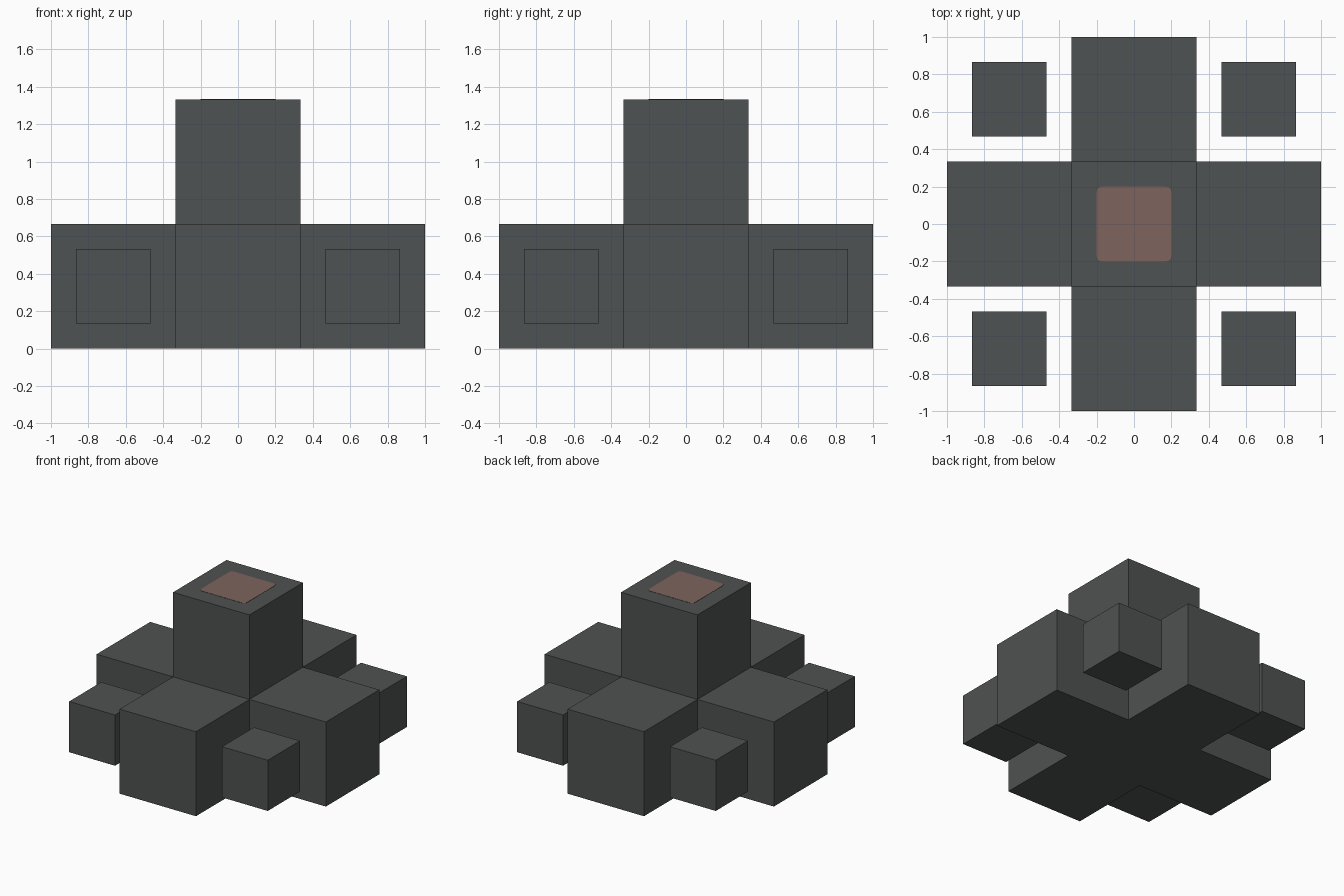
import bpy, bmesh
from mathutils import Vector, Matrix

if "Cube" in bpy.data.objects:
    bpy.data.objects.remove(bpy.data.objects["Cube"], do_unlink=True)

UNIT = 2 / 3      # edge of one large block
SMALL = 0.4       # edge of a corner block


def material(name, rgb):
    mat = bpy.data.materials.new(name)
    mat.use_nodes = True
    color = (*rgb, 1)
    mat.diffuse_color = color
    mat.node_tree.nodes["Principled BSDF"].inputs["Base Color"].default_value = color
    return mat


def finish(bm, name, mat):
    bmesh.ops.recalc_face_normals(bm, faces=bm.faces)
    mesh = bpy.data.meshes.new(name)
    bm.to_mesh(mesh)
    bm.free()
    mesh.materials.append(mat)
    obj = bpy.data.objects.new(name, mesh)
    bpy.context.collection.objects.link(obj)
    return obj


def cube(size, center):
    bm = bmesh.new()
    bmesh.ops.create_cube(bm, size=size, matrix=Matrix.Translation(center))
    return bm


gray = material("dark gray", (0.078, 0.084, 0.084))
clay = material("dusty red", (0.205, 0.127, 0.112))

# Body: a cube with every face but the bottom extruded by one block
bm = cube(UNIT, (0, 0, UNIT / 2))
bm.normal_update()
for face in [f for f in bm.faces if f.normal.z > -0.5]:
    normal = face.normal.copy()
    new = bmesh.ops.extrude_discrete_faces(bm, faces=[face])["faces"]
    bmesh.ops.translate(bm, verts=new[0].verts, vec=normal * UNIT)
finish(bm, "cross_body", gray)

# Floating block in each inner corner of the cross
for side, x in (("left", UNIT), ("right", -UNIT)):
    for end, y in (("front", -UNIT), ("back", UNIT)):
        finish(cube(SMALL, Vector((x, y, UNIT / 2))), f"corner_block_{end}_{side}", gray)

# Thin rounded square plate on top of the column
bm = cube(SMALL, (0, 0, 0))
bmesh.ops.scale(bm, vec=(1, 1, 0.01), verts=bm.verts)
bmesh.ops.translate(bm, vec=(0, 0, 2 * UNIT), verts=bm.verts)
upright = [e for e in bm.edges if abs(e.verts[0].co.z - e.verts[1].co.z) > 0.001]
bmesh.ops.bevel(bm, geom=upright, offset=0.03, segments=4, profile=0.5, affect='EDGES')
finish(bm, "top_plate", clay)
